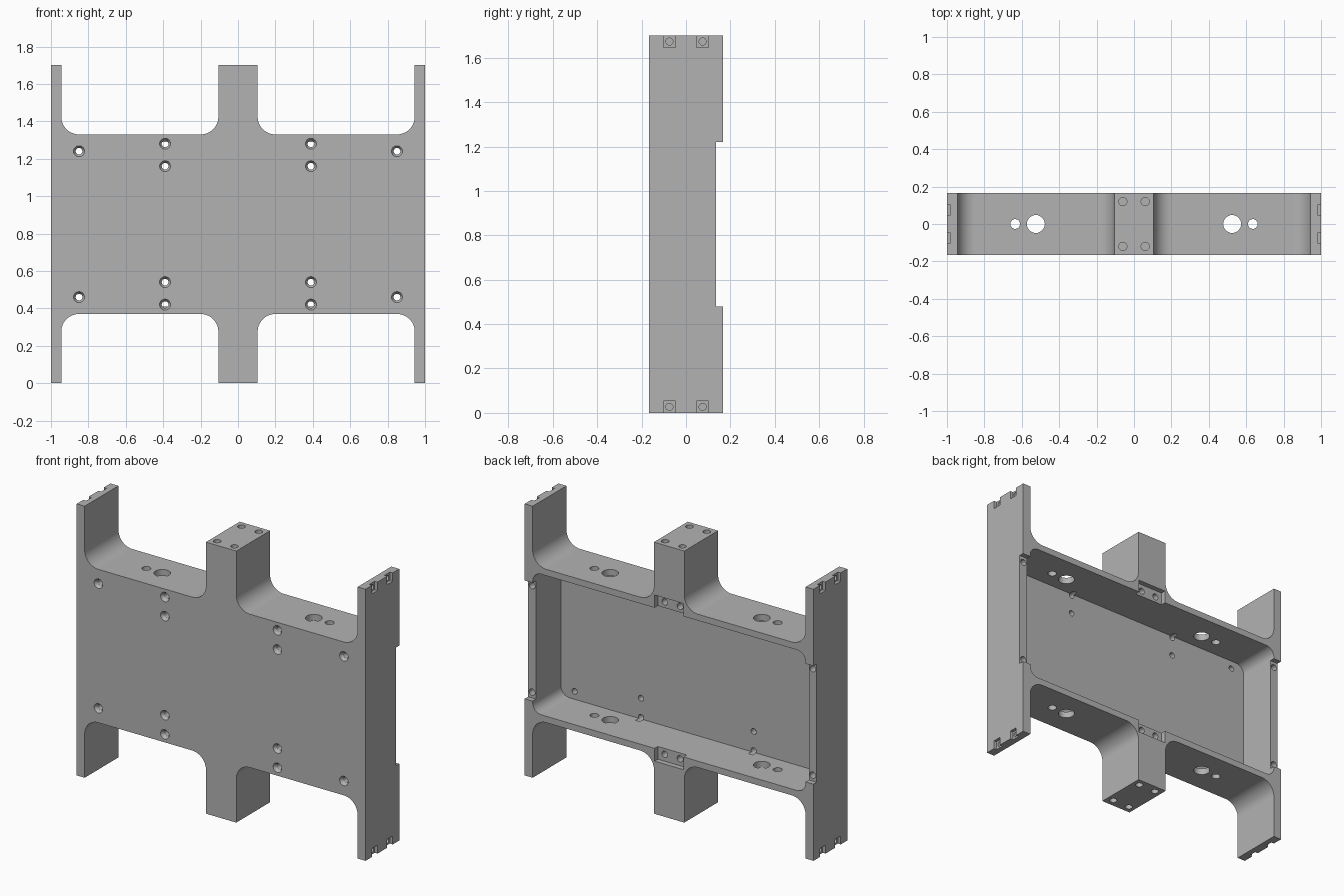
import bpy
import bmesh
from math import cos, sin, pi
from mathutils import Matrix, Vector

cube = bpy.data.objects.get("Cube")
if cube:
    bpy.data.objects.remove(cube, do_unlink=True)

HEIGHT, MID, HALF_DEPTH = 1.70, 0.85, 0.167
POST, INNER = 0.105, 0.945          # post half width, end plate inner face
BODY_TOP, FILLET = 1.33, 0.095
LEDGE_Y = 0.135                     # depth level of the rear ledges
SIGNS = (-1, 1)

grey = bpy.data.materials.new("plain_grey")
grey.use_nodes = True
colour = (0.45, 0.45, 0.45, 1)
grey.diffuse_color = colour
bsdf = next(n for n in grey.node_tree.nodes if n.type == 'BSDF_PRINCIPLED')
bsdf.inputs["Base Color"].default_value = colour


def arc(cx, cz, r, start, steps=12):
    """Quarter circle running counter-clockwise from a start angle."""
    angles = [start + pi / 2 * i / steps for i in range(steps + 1)]
    return [(cx + r * cos(a), cz + r * sin(a)) for a in angles]


def prism(bm, outline, y0, y1):
    """Extrude a closed x-z outline along y."""
    face = bm.faces.new([bm.verts.new((x, y0, z)) for x, z in outline])
    extruded = bmesh.ops.extrude_face_region(bm, geom=[face])["geom"]
    moved = [v for v in extruded if isinstance(v, bmesh.types.BMVert)]
    bmesh.ops.translate(bm, verts=moved, vec=(0, y1 - y0, 0))


def box(bm, low, high):
    low, high = Vector(low), Vector(high)
    size = Matrix.Diagonal((*(high - low), 1))
    bmesh.ops.create_cube(bm, size=1, matrix=Matrix.Translation((low + high) / 2) @ size)


def hole(bm, centre, axis, length, r1, r2=None):
    """Round cutter centred on a point; r1 is at the negative end of the axis."""
    turn = Vector((0, 0, 1)).rotation_difference(Vector(axis)).to_matrix().to_4x4()
    bmesh.ops.create_cone(bm, cap_ends=True, segments=28, radius1=r1,
                          radius2=r1 if r2 is None else r2, depth=length,
                          matrix=Matrix.Translation(centre) @ turn)


def make_object(name, bm):
    bmesh.ops.recalc_face_normals(bm, faces=bm.faces)
    mesh = bpy.data.meshes.new(name)
    bm.to_mesh(mesh)
    bm.free()
    mesh.materials.append(grey)
    obj = bpy.data.objects.new(name, mesh)
    bpy.context.collection.objects.link(obj)
    return obj


def cut(target, bm):
    """Subtract all shapes in bm from the target, then discard the cutter."""
    cutter = make_object("cutter", bm)
    cutter.hide_render = True
    mod = target.modifiers.new("cut", 'BOOLEAN')
    mod.operation, mod.solver, mod.object = 'DIFFERENCE', 'EXACT', cutter
    bpy.context.view_layer.objects.active = target
    bpy.ops.object.modifier_apply(modifier=mod.name)
    bpy.data.objects.remove(cutter, do_unlink=True)


# Solid frame: one quarter of the outline, mirrored in z and x
centre_z = BODY_TOP + FILLET
quarter = [(POST, HEIGHT)]
quarter += arc(POST + FILLET, centre_z, FILLET, pi)
quarter += arc(INNER - FILLET, centre_z, FILLET, 1.5 * pi)
quarter += [(INNER, HEIGHT), (1, HEIGHT)]
right_half = quarter + [(x, HEIGHT - z) for x, z in reversed(quarter)]
outline = right_half + [(-x, z) for x, z in reversed(right_half)]
bm = bmesh.new()
prism(bm, outline, -HALF_DEPTH, HALF_DEPTH)
frame = make_object("mounting_frame", bm)

# Rear cavity with rounded corners
r, half_w, half_h = 0.06, INNER, 0.44
pocket = []
for i, (sx, sz) in enumerate(((1, 1), (-1, 1), (-1, -1), (1, -1))):
    pocket += arc(sx * (half_w - r), MID + sz * (half_h - r), r, i * pi / 2, 8)
bm = bmesh.new()
prism(bm, pocket, -0.112, 0.3)
cut(frame, bm)

# Rear ledges on plates and posts, and square slots in the plate ends
bm = bmesh.new()
for s in SIGNS:
    x = sorted((s * 0.9, s * 1.1))
    box(bm, (x[0], LEDGE_Y, 0.48), (x[1], 0.3, 1.22))
    z = sorted((MID + s * 0.40, MID + s * 0.52))
    box(bm, (-0.1, LEDGE_Y, z[0]), (0.1, 0.3, z[1]))
    for t in SIGNS:
        x = sorted((s * 0.98, s * 1.1))
        z = sorted((MID + t * 0.797, MID + t * 0.95))
        for y in (-0.075, 0.075):
            box(bm, (x[0], y - 0.027, z[0]), (x[1], y + 0.027, z[1]))
cut(frame, bm)

# Screw positions on the front face, one quarter as offsets from the middle
screws = [(sx * x, MID + sz * z) for x, z in ((0.85, 0.39), (0.39, 0.43), (0.39, 0.31))
          for sx in SIGNS for sz in SIGNS]

# All round holes
bm = bmesh.new()
for x, z in screws:
    hole(bm, (x, -0.14, z), (0, 1, 0), 0.12, 0.018)
for sx in SIGNS:
    for sz in SIGNS:
        wall_z = MID + sz * 0.46
        hole(bm, (sx * 0.525, 0, wall_z), (0, 0, 1), 0.12, 0.048)
        hole(bm, (sx * 0.635, 0, wall_z), (0, 0, 1), 0.12, 0.026)
        hole(bm, (sx * 0.972, LEDGE_Y, MID + sz * 0.333), (0, 1, 0), 0.12, 0.02)
        hole(bm, (sx * 0.053, LEDGE_Y, MID + sz * 0.477), (0, 1, 0), 0.12, 0.02)
        for sy in SIGNS:
            hole(bm, (sx * 0.06, sy * 0.12, MID + sz * MID), (0, 0, 1), 0.16, 0.022)
            hole(bm, (sx * 0.98, sy * 0.075, MID + sz * 0.823), (1, 0, 0), 0.04, 0.016)
cut(frame, bm)

# Countersinks on the front
bm = bmesh.new()
for x, z in screws:
    hole(bm, (x, -HALF_DEPTH, z), (0, 1, 0), 0.04, 0.042, 0.017)
cut(frame, bm)

# Smooth fillets and holes, crisp edges elsewhere
bpy.ops.object.select_all(action='DESELECT')
frame.select_set(True)
bpy.context.view_layer.objects.active = frame
bpy.ops.object.shade_smooth_by_angle(angle=pi / 6)
weighted = frame.modifiers.new("flat_face_normals", 'WEIGHTED_NORMAL')
weighted.keep_sharp = True
